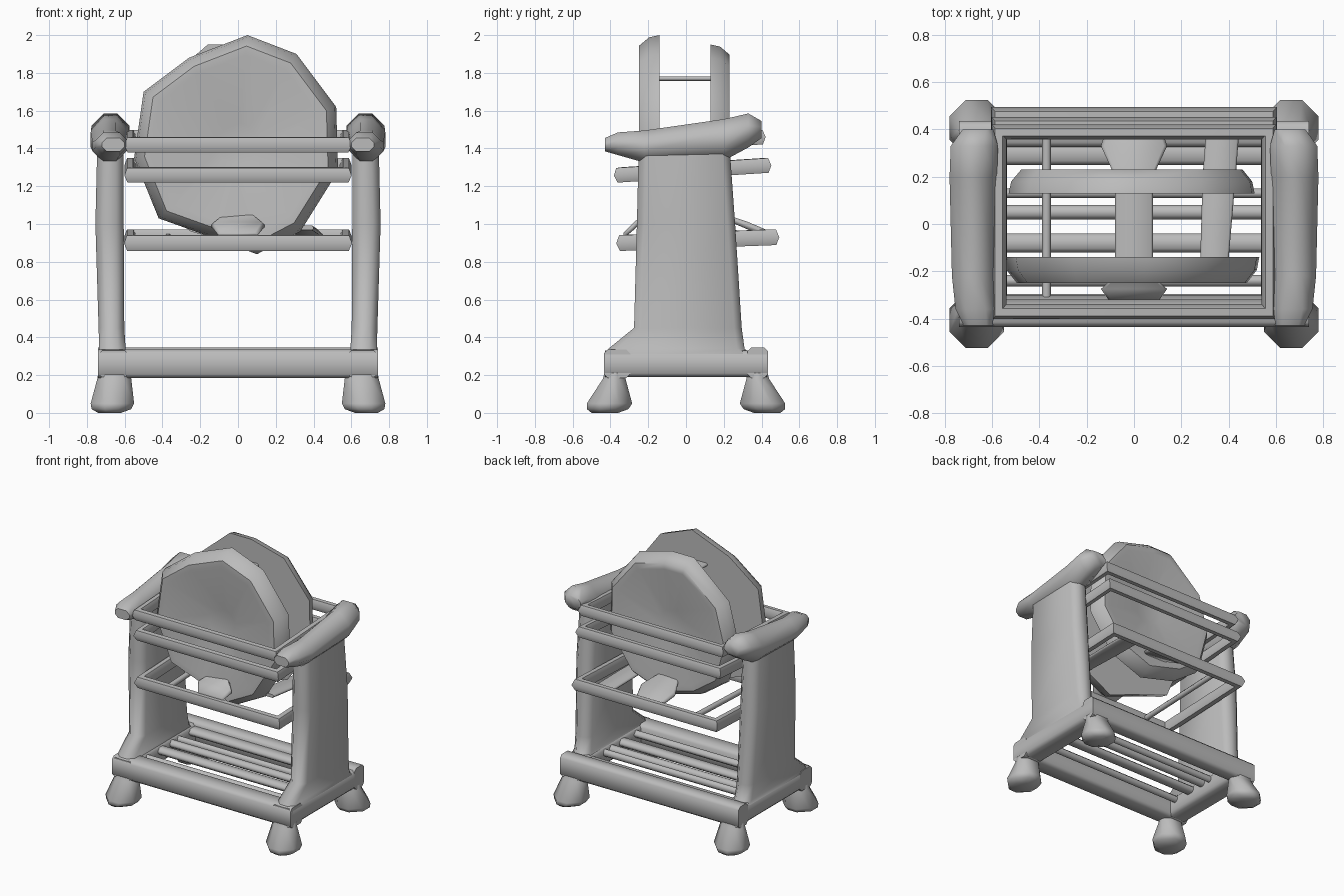
import bpy, bmesh, math
from mathutils import Vector

cube = bpy.data.objects.get("Cube")
if cube:
    bpy.data.objects.remove(cube, do_unlink=True)

grey = bpy.data.materials.new("plain_grey")
grey.use_nodes = True
grey.diffuse_color = (0.5, 0.5, 0.5, 1)
grey.node_tree.nodes["Principled BSDF"].inputs["Base Color"].default_value = (0.5, 0.5, 0.5, 1)


def finish(obj, angle):
    obj.data.materials.append(grey)
    bpy.ops.object.select_all(action="DESELECT")
    obj.select_set(True)
    bpy.context.view_layer.objects.active = obj
    bpy.ops.object.shade_smooth_by_angle(angle=math.radians(angle))


def loft(name, rings, angle=62):
    """Skin a list of equal-length point rings and close both ends."""
    bm = bmesh.new()
    loops = [[bm.verts.new(p) for p in ring] for ring in rings]
    for a, b in zip(loops, loops[1:]):
        for i in range(len(a)):
            j = (i + 1) % len(a)
            bm.faces.new((a[i], a[j], b[j], b[i]))
    bm.faces.new(loops[0])
    bm.faces.new(loops[-1])
    bmesh.ops.recalc_face_normals(bm, faces=bm.faces)
    mesh = bpy.data.meshes.new(name)
    bm.to_mesh(mesh)
    bm.free()
    obj = bpy.data.objects.new(name, mesh)
    bpy.context.collection.objects.link(obj)
    finish(obj, angle)


def section(u, v, hu, hv, cut=0.03):
    """Rectangle with chamfered corners, in two plane coordinates."""
    c = min(cut, hu * 0.7, hv * 0.7)
    corners = [(hu, hv - c), (hu - c, hv), (c - hu, hv), (-hu, hv - c),
               (-hu, c - hv), (c - hu, -hv), (hu - c, -hv), (hu, c - hv)]
    return [(u + a, v + b) for a, b in corners]


def upright(name, rows, cut=0.03):
    """Rows are z, x, y, half x, half y."""
    loft(name, [[(p, q, z) for p, q in section(x, y, hx, hy, cut)]
                for z, x, y, hx, hy in rows])


def lengthwise(name, rows, cut=0.03):
    """Rows are y, x, z, half x, half z."""
    loft(name, [[(p, y, q) for p, q in section(x, z, hx, hz, cut)]
                for y, x, z, hx, hz in rows])


def beam(name, x0, x1, y, z, hy, hz):
    loft(name, [[(x, p, q) for p, q in section(y, z, hy, hz, 0.02)]
                for x in (x0, x1)])


def tube(name, points, radius, closed=False):
    curve = bpy.data.curves.new(name, "CURVE")
    curve.dimensions = "3D"
    curve.bevel_depth = radius
    curve.bevel_resolution = 1
    curve.use_fill_caps = True
    spline = curve.splines.new("POLY")
    spline.points.add(len(points) - 1)
    for point, co in zip(spline.points, points):
        point.co = (*co, 1)
    spline.use_cyclic_u = closed
    obj = bpy.data.objects.new(name, curve)
    bpy.context.collection.objects.link(obj)
    bpy.ops.object.select_all(action="DESELECT")
    obj.select_set(True)
    bpy.context.view_layer.objects.active = obj
    bpy.ops.object.convert(target="MESH")
    finish(bpy.context.object, 62)


# Side panels, their sloping caps, base sides and feet
for side, s in (("left", 1), ("right", -1)):
    upright(side + "_panel", [
        (0.28, s * 0.665, -0.02, 0.075, 0.40),
        (0.34, s * 0.665, -0.05, 0.07, 0.36),
        (0.45, s * 0.67, 0.01, 0.068, 0.285),
        (1.00, s * 0.68, 0, 0.075, 0.26),
        (1.42, s * 0.675, -0.01, 0.07, 0.24)], 0.04)
    lengthwise(side + "_cap", [
        (-0.43, s * 0.66, 1.42, 0.06, 0.035),
        (-0.36, s * 0.67, 1.425, 0.085, 0.06),
        (-0.22, s * 0.68, 1.41, 0.09, 0.085),
        (0.20, s * 0.68, 1.445, 0.10, 0.11),
        (0.33, s * 0.675, 1.495, 0.10, 0.09),
        (0.40, s * 0.66, 1.50, 0.065, 0.045)], 0.07)
    lengthwise(side + "_base_side", [
        (-0.43, s * 0.66, 0.26, 0.08, 0.07),
        (0.43, s * 0.66, 0.26, 0.08, 0.07)], 0.02)
    for end, e in (("front", -1), ("back", 1)):
        upright(f"{side}_{end}_foot", [
            (0.24, s * 0.655, e * 0.375, 0.08, 0.05),
            (0.18, s * 0.655, e * 0.38, 0.09, 0.06),
            (0.05, s * 0.665, e * 0.405, 0.115, 0.12),
            (0.02, s * 0.67, e * 0.415, 0.105, 0.11),
            (0.00, s * 0.68, e * 0.43, 0.06, 0.07)], 0.07)

# Base rails and the slats between them
beam("front_base_rail", -0.74, 0.74, -0.365, 0.26, 0.07, 0.075)
beam("back_base_rail", -0.74, 0.74, 0.38, 0.265, 0.055, 0.08)
for i, (y, half) in enumerate(((-0.24, 0.025), (-0.08, 0.04), (0.05, 0.03),
                               (0.13, 0.02), (0.30, 0.05))):
    beam(f"base_slat_{i + 1}", -0.6, 0.6, y, 0.29, half, 0.025)

# Three tube hoops running round the frame inside the panels
for name, yf, zf, yb, zb, r in (("upper_hoop", -0.37, 1.42, 0.39, 1.46, 0.045),
                                ("middle_hoop", -0.35, 1.26, 0.42, 1.31, 0.045),
                                ("lower_hoop", -0.335, 0.90, 0.46, 0.93, 0.048)):
    tube(name, [(-0.57, yf, zf), (0.57, yf, zf), (0.57, yb, zb), (-0.57, yb, zb)], r, True)
tube("lower_cross_bar", [(-0.37, -0.33, 0.90), (-0.37, 0.46, 0.93)], 0.02)


# Two faceted drum ends with dished outer faces
def drum_end(name, outline, inner_y, outer_y):
    middle = Vector((0, 1.42))
    dish = outer_y + (inner_y - outer_y) * 0.7
    rows = ((0.25, inner_y), (1.0, inner_y), (0.98, (inner_y + outer_y) / 2),
            (0.9, outer_y), (0.82, outer_y), (0.2, dish))
    rings = []
    for scale, y in rows:
        flat = [middle + (Vector(p) - middle) * scale for p in outline]
        rings.append([(p.x, y, p.y) for p in flat])
    loft(name, rings, 50)


drum_end("front_drum_end", [
    (0.05, 2.0), (0.31, 1.90), (0.52, 1.62), (0.53, 1.28), (0.33, 0.96), (0.10, 0.84),
    (-0.14, 0.93), (-0.42, 1.03), (-0.55, 1.35), (-0.50, 1.70), (-0.26, 1.88)],
    -0.14, -0.25)
drum_end("back_drum_end", [
    (0.02, 1.95), (0.29, 1.88), (0.50, 1.62), (0.51, 1.25), (0.32, 0.98), (0.05, 0.88),
    (-0.25, 0.96), (-0.45, 1.10), (-0.53, 1.40), (-0.45, 1.70), (-0.16, 1.95)],
    0.13, 0.23)

# Flat tie between the drum ends, and a strap under them to the lower hoop
lengthwise("upper_tie", [(y, 0, 1.77, 0.08, 0.012) for y in (-0.16, 0.16)])
lengthwise("lower_strap", [(-0.15, 0.34, 0.98, 0.06, 0.012),
                           (0.20, 0.36, 0.96, 0.07, 0.012),
                           (0.46, 0.38, 0.94, 0.07, 0.012)])

# Brackets from the drum ends to the lower hoop
for name, y0, y1 in (("front_bracket", -0.22, -0.33), ("back_bracket", 0.20, 0.46)):
    lengthwise(name, [(y0, 0, 1.04, 0.08, 0.015), ((y0 + y1) / 2, 0, 0.99, 0.14, 0.02),
                      (y1, 0, 0.94, 0.10, 0.015)])
